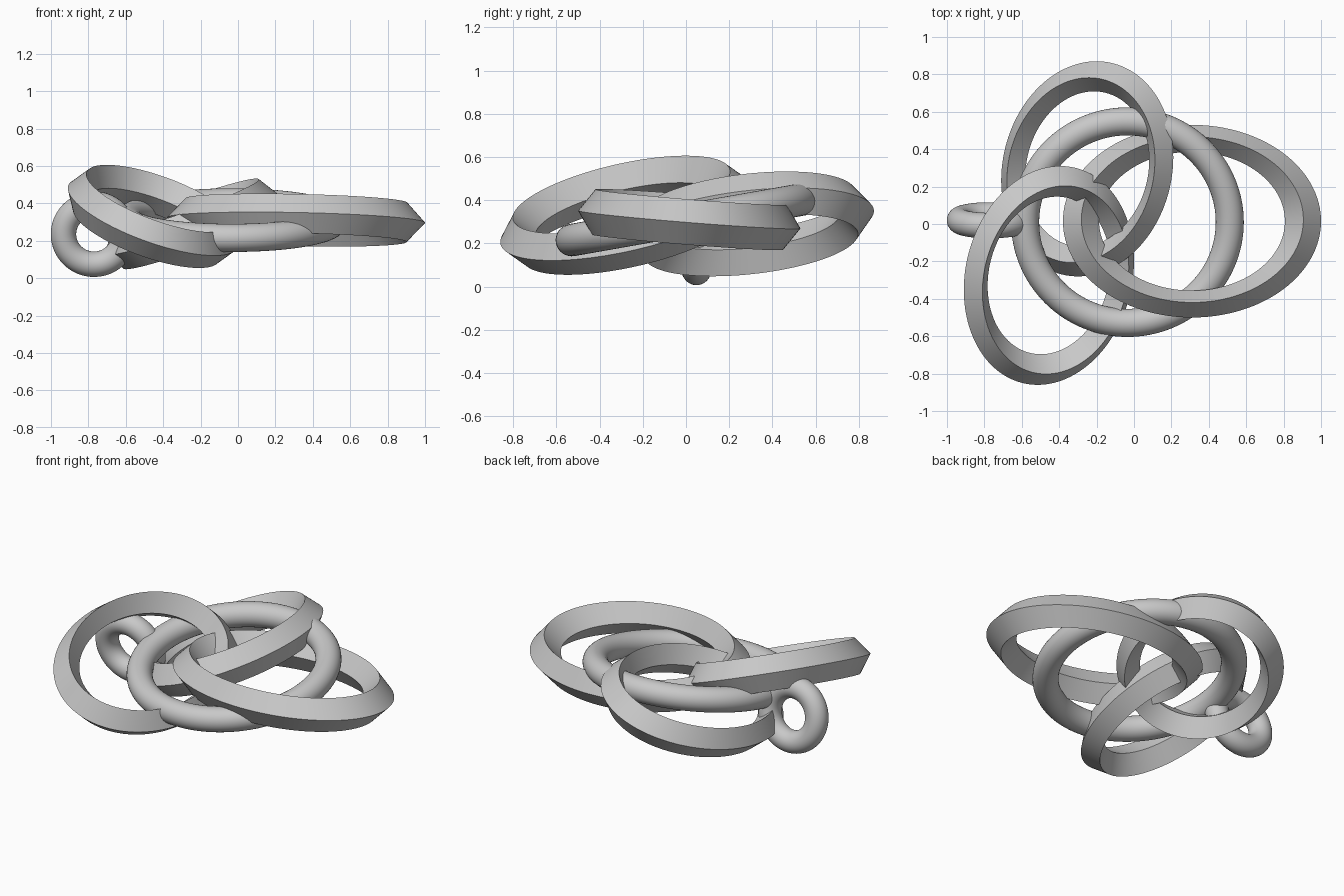
import bpy
import math
from mathutils import Matrix, Vector

cube = bpy.data.objects.get("Cube")
if cube:
    bpy.data.objects.remove(cube, do_unlink=True)

# One plain grey metal
grey = bpy.data.materials.new("plain_grey")
grey.use_nodes = True
colour = (0.58, 0.58, 0.58, 1)
grey.diffuse_color = colour
grey.node_tree.nodes["Principled BSDF"].inputs["Base Color"].default_value = colour


def torus(name, major, minor, around, sides, matrix):
    """Add a torus and bake its placement into the mesh."""
    bpy.ops.mesh.primitive_torus_add(major_radius=major, minor_radius=minor,
                                     major_segments=around, minor_segments=sides)
    obj = bpy.context.object
    obj.name = name
    obj.data.transform(matrix)
    obj.data.materials.append(grey)
    bpy.ops.object.shade_smooth_by_angle(angle=math.radians(35))
    return obj


def band(name, centre, half_x, half_y, skew, slope_x, slope_y, height=0.105):
    """Tilted elliptical ring with a diamond section; skew leans its long axis."""
    u = Vector((math.sqrt(half_x ** 2 - skew ** 2), 0, 0))
    v = Vector((skew, half_y, 0))
    for axis in (u, v):
        axis.z = slope_x * axis.x + slope_y * axis.y
    normal = u.cross(v).normalized()
    ratio = 0.14
    w = normal * (height / ratio)
    place = Matrix((u, v, w)).transposed().to_4x4()
    place.translation = Vector(centre)
    return torus(name, 1 - ratio, ratio, 128, 4, place)


# Round rings, leaning together
lean = math.radians(10)
torus("main_ring", 0.547, 0.075, 128, 32,
      Matrix.Translation((-0.035, 0.01, 0.31)) @ Matrix.Rotation(lean, 4, 'X'))
torus("hanging_loop", 0.163, 0.068, 96, 32,
      Matrix.Translation((-0.77, 0.02, 0.235))
      @ Matrix.Rotation(lean + math.pi / 2, 4, 'X'))

# Three interlocked oval bands
band("left_band", (0.31, 0.015, 0.31), 0.69, 0.515, 0.0, -0.02, -0.08)
band("back_band", (-0.25, 0.295, 0.29), 0.46, 0.575, 0.05, 0.34, 0.075)
band("front_band", (-0.455, -0.275, 0.33), 0.455, 0.585, 0.06, -0.374, 0.25)
